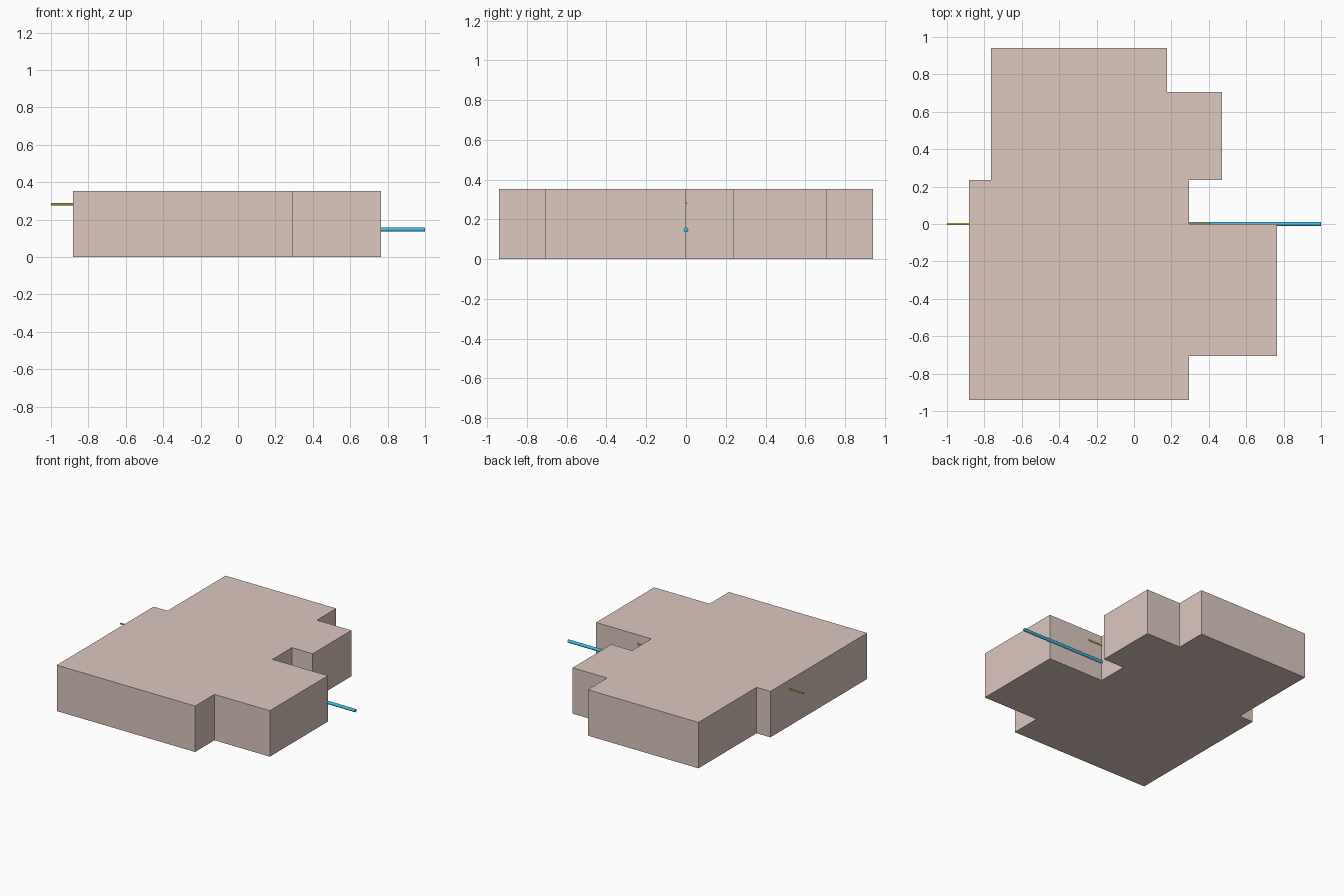
import bpy, bmesh, math
from mathutils import Matrix, Vector

if "Cube" in bpy.data.objects:
    bpy.data.objects.remove(bpy.data.objects["Cube"])

U = 2 / 17  # the plan sits on a 17-unit grid


def material(name, color):
    m = bpy.data.materials.new(name)
    m.diffuse_color = (*color, 1)
    m.use_nodes = True
    m.node_tree.nodes["Principled BSDF"].inputs["Base Color"].default_value = m.diffuse_color
    return m


def add_object(name, bm, mat):
    mesh = bpy.data.meshes.new(name)
    bmesh.ops.recalc_face_normals(bm, faces=bm.faces)
    bm.to_mesh(mesh)
    bm.free()
    mesh.materials.append(mat)
    obj = bpy.data.objects.new(name, mesh)
    bpy.context.collection.objects.link(obj)
    return obj


def pipe(name, x0, x1, z, radius, mat, sides=16):
    """Round pipe along x on the centre line, in grid units."""
    bm = bmesh.new()
    place = (Matrix.Translation(Vector(((x0 + x1) / 2, 0, z)) * U)
             @ Matrix.Rotation(math.pi / 2, 4, 'Y'))
    bmesh.ops.create_cone(bm, cap_ends=True, segments=sides, radius1=radius * U,
                          radius2=radius * U, depth=(x1 - x0) * U, matrix=place)
    for f in bm.faces:
        f.smooth = len(f.verts) == 4
    for e in bm.edges:
        e.smooth = e.calc_face_angle(0) < math.radians(40)
    return add_object(name, bm, mat)


clay = material("clay", (0.72, 0.58, 0.52))
blue = material("blue", (0.05, 0.5, 0.8))
yellow = material("yellow", (0.7, 0.62, 0.05))

# Building mass: stepped floor plan extruded upward
plan = [(-7.5, -8), (2.5, -8), (2.5, -6), (6.5, -6), (6.5, 0), (2.5, 0), (2.5, 2),
        (4, 2), (4, 6), (1.5, 6), (1.5, 8), (-6.5, 8), (-6.5, 2), (-7.5, 2)]
bm = bmesh.new()
base = bm.faces.new([bm.verts.new((x * U, y * U, 0)) for x, y in plan])
top = bmesh.ops.extrude_face_region(bm, geom=[base], use_keep_orig=True)["geom"]
bmesh.ops.translate(bm, vec=(0, 0, 3 * U),
                    verts=[v for v in top if isinstance(v, bmesh.types.BMVert)])
add_object("building_mass", bm, clay)

# Long supply pipe and the two short vent stubs
pipe("supply_pipe", 2.5, 8.5, 1.25, 0.1, blue)
pipe("left_vent_pipe", -8.5, -7.5, 2.4, 0.05, yellow)
pipe("right_vent_pipe", 2.5, 3.5, 2.4, 0.05, yellow)
